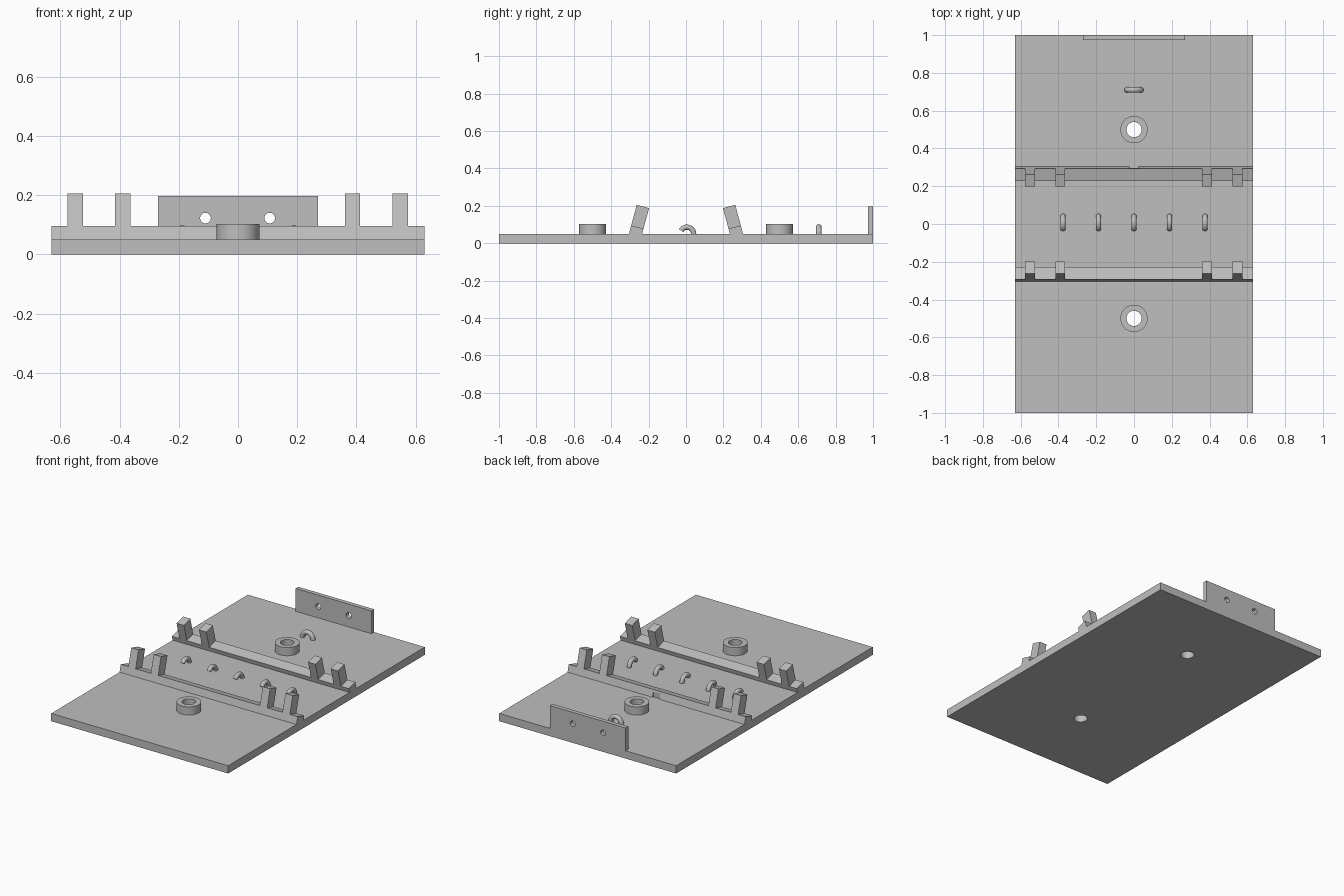
import bpy, bmesh, math
from mathutils import Vector

if "Cube" in bpy.data.objects:
    bpy.data.objects.remove(bpy.data.objects["Cube"], do_unlink=True)

GREY = (0.52, 0.52, 0.52, 1)
mat = bpy.data.materials.new("plain grey")
mat.use_nodes = True
mat.diffuse_color = GREY
mat.node_tree.nodes["Principled BSDF"].inputs["Base Color"].default_value = GREY

TOP = 0.05            # top of the base plate
TILT = math.radians(15)


def finish(ob, name, smooth=False):
    ob.name = name
    ob.data.materials.clear()
    ob.data.materials.append(mat)
    if smooth:
        bpy.ops.object.select_all(action='DESELECT')
        ob.select_set(True)
        bpy.context.view_layer.objects.active = ob
        bpy.ops.object.shade_smooth_by_angle(angle=math.radians(35))
    return ob


def box(name, lo, hi):
    lo, hi = Vector(lo), Vector(hi)
    bpy.ops.mesh.primitive_cube_add(size=1, location=(lo + hi) / 2)
    ob = bpy.context.object
    ob.scale = hi - lo
    bpy.ops.object.transform_apply(location=True, rotation=True, scale=True)
    return finish(ob, name)


def cylinder(name, r, depth, loc, rot=(0, 0, 0)):
    bpy.ops.mesh.primitive_cylinder_add(vertices=48, radius=r, depth=depth,
                                        location=loc, rotation=rot)
    return finish(bpy.context.object, name)


def cut(ob, cutter):
    mod = ob.modifiers.new("cut", 'BOOLEAN')
    mod.operation, mod.solver, mod.object = 'DIFFERENCE', 'EXACT', cutter
    bpy.context.view_layer.objects.active = ob
    bpy.ops.object.modifier_apply(modifier=mod.name)
    bpy.data.objects.remove(cutter, do_unlink=True)


def leaning_bar(name, x0, x1, h0, h1, side):
    """Bar along x whose section leans toward the middle; side is -1 front, 1 back."""
    up = Vector((math.sin(TILT), math.cos(TILT)))
    across = Vector((math.cos(TILT), -math.sin(TILT))) * 0.068
    start = Vector((-0.305, TOP))
    section = [start + up * h0, start + up * h0 + across,
               start + up * h1 + across, start + up * h1]
    bm = bmesh.new()
    face = bm.faces.new([bm.verts.new((x0, -side * p.x, p.y)) for p in section])
    moved = bmesh.ops.extrude_face_region(bm, geom=[face])["geom"]
    bmesh.ops.translate(bm, vec=(x1 - x0, 0, 0),
                        verts=[v for v in moved if isinstance(v, bmesh.types.BMVert)])
    bmesh.ops.recalc_face_normals(bm, faces=bm.faces)
    me = bpy.data.meshes.new(name)
    bm.to_mesh(me)
    bm.free()
    ob = bpy.data.objects.new(name, me)
    bpy.context.collection.objects.link(ob)
    return finish(ob, name)


def hook(name, loc, a0, a1, radius, tube, turn):
    """Round wire bent along an arc in the vertical plane."""
    cu = bpy.data.curves.new(name, 'CURVE')
    cu.dimensions = '3D'
    cu.bevel_depth, cu.bevel_resolution, cu.use_fill_caps = tube, 4, True
    steps = 20
    sp = cu.splines.new('POLY')
    sp.points.add(steps)
    for i, p in enumerate(sp.points):
        a = math.radians(a0 + (a1 - a0) * i / steps)
        p.co = (radius * math.cos(a), 0, radius * math.sin(a), 1)
    ob = bpy.data.objects.new(name, cu)
    ob.location = loc
    ob.rotation_euler.z = turn
    bpy.context.collection.objects.link(ob)
    bpy.ops.object.select_all(action='DESELECT')
    ob.select_set(True)
    bpy.context.view_layer.objects.active = ob
    bpy.ops.object.convert(target='MESH')
    finish(bpy.context.object, name, smooth=True)


# Base plate with two bored bosses
base = box("base_plate", (-0.63, -1, 0), (0.63, 1, TOP))
for side, label in ((-1, "front"), (1, "back")):
    at = (0, side * 0.5, 0.05)
    cut(base, cylinder("bore", 0.04, 0.4, at))
    boss = cylinder(label + "_boss", 0.072, 0.063, (0, side * 0.5, 0.0715))
    cut(boss, cylinder("bore", 0.04, 0.4, at))
    finish(boss, label + "_boss", smooth=True)

    # Leaning rail with four posts
    rail = leaning_bar(label + "_rail", -0.63, 0.63, 0, 0.047, side)
    if side > 0:
        cut(rail, box("notch", (-0.025, 0.296, TOP), (0.025, 0.4, 0.2)))
    for i, x in enumerate((-0.55, -0.39, 0.387, 0.548)):
        leaning_bar(f"{label}_post_{i + 1}", x - 0.026, x + 0.026, 0.04, 0.161, side)
finish(base, "base_plate", smooth=True)

# Upright back plate with two screw holes
upright = box("back_upright", (-0.27, 0.973, 0.04), (0.27, 1, 0.197))
for x in (-0.11, 0.107):
    cut(upright, cylinder("screw_hole", 0.018, 0.2, (x, 0.985, 0.123), (math.pi / 2, 0, 0)))
finish(upright, "back_upright", smooth=True)

# Row of open cable hooks and one closed loop
for i in range(5):
    hook(f"cable_hook_{i + 1}", ((i - 2) * 0.188, 0.005, TOP), -15, 150,
         0.036, 0.014, math.pi / 2)
hook("back_loop", (0, 0.71, TOP), -15, 195, 0.037, 0.015, 0)
